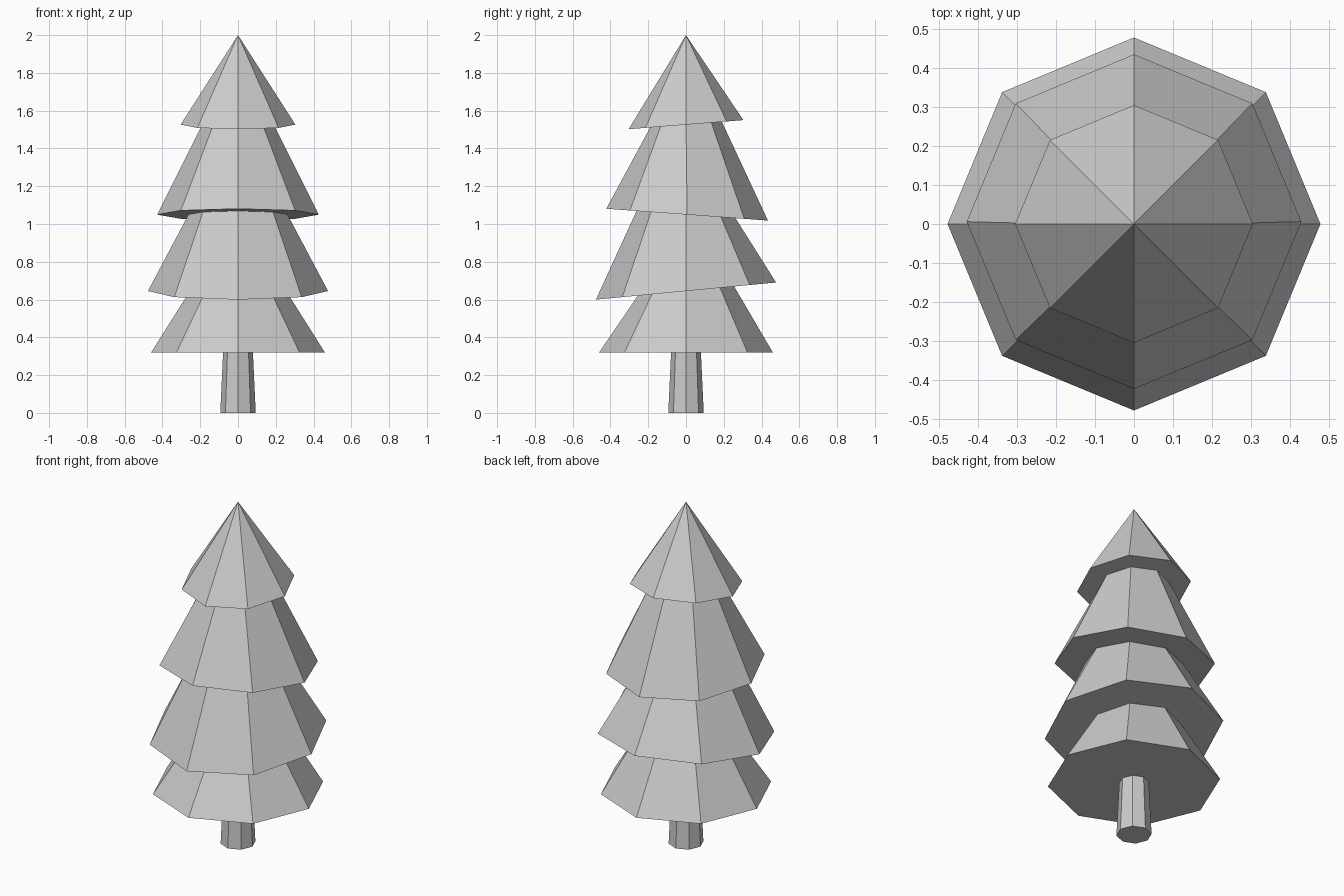
import bpy, bmesh
from math import cos, sin, tau

if "Cube" in bpy.data.objects:
    bpy.data.objects.remove(bpy.data.objects["Cube"])

SIDES = 8


def loft(name, rings, apex=None):
    """Skin a stack of octagonal rings (radius, z, slope in y, y shift)."""
    bm = bmesh.new()
    loops = []
    for r, z, slope, dy in rings:
        loop = []
        for i in range(SIDES):
            a = tau * i / SIDES
            y = r * sin(a) + dy
            loop.append(bm.verts.new((r * cos(a), y, z + slope * y)))
        loops.append(loop)
    bm.faces.new(loops[0][::-1])
    for low, high in zip(loops, loops[1:]):
        for i in range(SIDES):
            j = (i + 1) % SIDES
            bm.faces.new((low[i], low[j], high[j], high[i]))
    if apex is None:
        bm.faces.new(loops[-1])
    else:
        tip = bm.verts.new((0, 0, apex))
        for i in range(SIDES):
            bm.faces.new((loops[-1][i], loops[-1][(i + 1) % SIDES], tip))
    bmesh.ops.recalc_face_normals(bm, faces=bm.faces)
    mesh = bpy.data.meshes.new(name)
    bm.to_mesh(mesh)
    bm.free()
    obj = bpy.data.objects.new(name, mesh)
    bpy.context.collection.objects.link(obj)
    return obj


# Tapered trunk
loft("trunk", [(0.094, 0, 0, 0), (0.079, 0.32, 0, 0)])

# Foliage tiers: skirt radius, z, tilt, y shift, radius where it meets the tier above
tiers = [
    (0.46, 0.32, 0.0, 0.0, 0.255),
    (0.477, 0.645, 0.095, 0.0, 0.262),
    (0.428, 1.05, -0.073, 0.006, 0.19),
    (0.304, 1.526, 0.079, 0.0, None),
]
rings = []
for i, (r, z, slope, dy, top_r) in enumerate(tiers):
    rings.append((r, z, slope, dy))
    if top_r:
        # the top of this tier lies in the tilted underside of the next
        rings.append((top_r, tiers[i + 1][1], tiers[i + 1][2], 0))
loft("foliage", rings, apex=2.0)
